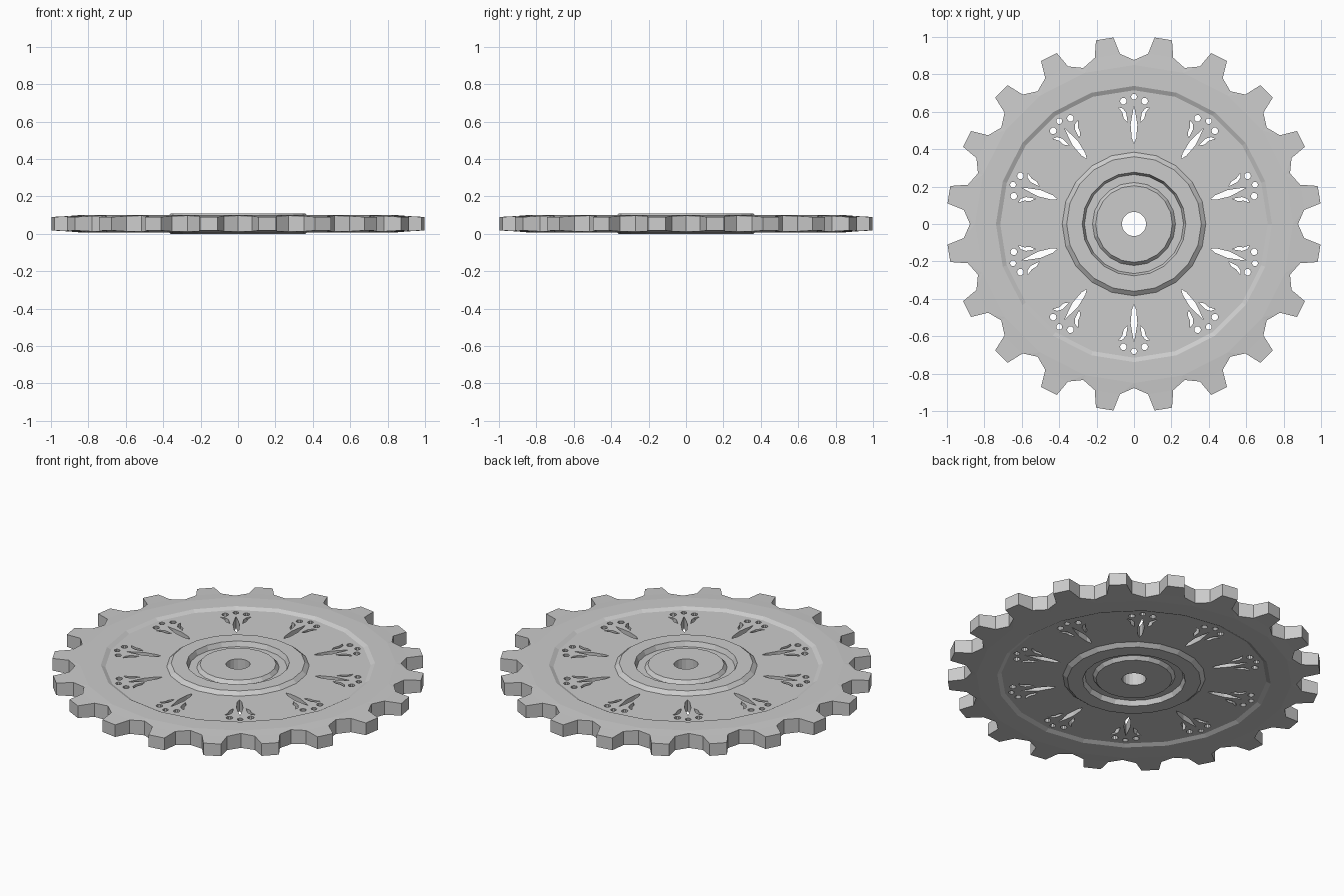
import bpy, bmesh
from math import sin, cos, pi

if "Cube" in bpy.data.objects:
    bpy.data.objects.remove(bpy.data.objects["Cube"])

N = 20          # teeth and sides of every ring
MID = 0.054     # mid-plane height of the gear
STEP = 2 * pi / N


def polar(r, a, z):
    # angle measured clockwise from +y
    return (r * sin(a), r * cos(a), z)


def finish(bm, name):
    bmesh.ops.recalc_face_normals(bm, faces=bm.faces)
    mesh = bpy.data.meshes.new(name)
    bm.to_mesh(mesh)
    bm.free()
    ob = bpy.data.objects.new(name, mesh)
    bpy.context.collection.objects.link(ob)
    return ob


# Half-section (radius, half thickness): bore, boss, groove, hub ring, web, rim
profile = [(0.065, 0.046), (0.205, 0.046), (0.222, 0.026), (0.265, 0.026),
           (0.277, 0.054), (0.36, 0.054), (0.384, 0.034), (0.715, 0.034),
           (0.738, 0.046), (0.85, 0.046)]
# Tooth sector outline (radius, angle in steps, half thickness)
tooth = [(0.877, 0.0, 0.043), (0.913, 0.262, 0.041), (1.003, 0.35, 0.036),
         (1.003, 0.65, 0.036), (0.913, 0.738, 0.041)]

bm = bmesh.new()
bores, outlines = [], []
for side in (1, -1):
    # stepped disc face
    rings = [[bm.verts.new(polar(r, i * STEP, MID + side * h)) for i in range(N)]
             for r, h in profile]
    for a, b in zip(rings, rings[1:]):
        for i in range(N):
            j = (i + 1) % N
            bm.faces.new((a[i], a[j], b[j], b[i]))
    # tapered teeth
    secs = [[bm.verts.new(polar(r, (i + t) * STEP, MID + side * h)) for r, t, h in tooth]
            for i in range(N)]
    rim = rings[-1]
    for i in range(N):
        j = (i + 1) % N
        v, a, b, c, d = secs[i]
        bm.faces.new((rim[i], v, a))
        bm.faces.new((rim[i], a, d, rim[j]))
        bm.faces.new((rim[j], d, secs[j][0]))
        bm.faces.new((a, b, c, d))
    bores.append(rings[0])
    outlines.append([v for s in secs for v in s])
# walls of the bore and around the teeth
for top, bot in (bores, outlines):
    for i in range(len(top)):
        j = (i + 1) % len(top)
        bm.faces.new((top[i], top[j], bot[j], bot[i]))
gear = finish(bm, "gear_wheel")


# Ornamental cut-outs, drawn for the +y direction and repeated ten times
def dot(x, y, r, n=10):
    return [(x + r * cos(2 * pi * k / n), y + r * sin(2 * pi * k / n)) for k in range(n)]


spear = [(0, 0.43), (0.016, 0.445), (0.019, 0.51), (0.009, 0.58), (0, 0.632),
         (-0.009, 0.58), (-0.019, 0.51), (-0.016, 0.445)]
spear = [(0, 0.43), (0.012, 0.46), (0.018, 0.53), (0.01, 0.58), (0, 0.632),
         (-0.01, 0.58), (-0.018, 0.53), (-0.012, 0.46)]
leaf = [(0.034, 0.543), (0.055, 0.565), (0.062, 0.595), (0.098, 0.622),
        (0.06, 0.618), (0.042, 0.595)]
leaf[3] = (0.083, 0.624)
shapes = [spear, leaf, [(-x, y) for x, y in leaf],
          dot(0, 0.68, 0.016), dot(0.057, 0.657, 0.018), dot(-0.057, 0.657, 0.018)]

bm = bmesh.new()
for k in range(10):
    c, s = cos(k * pi / 5), sin(k * pi / 5)
    for shape in shapes:
        low, high = [[bm.verts.new((x * c - y * s, x * s + y * c, z)) for x, y in shape]
                     for z in (-0.1, 0.2)]
        bm.faces.new(low)
        bm.faces.new(high)
        for i in range(len(shape)):
            j = (i + 1) % len(shape)
            bm.faces.new((low[i], low[j], high[j], high[i]))
cutter = finish(bm, "ornament_cutter")
cutter.hide_render = True

mod = gear.modifiers.new("ornament_holes", 'BOOLEAN')
mod.operation = 'DIFFERENCE'
mod.solver = 'EXACT'
mod.object = cutter
bpy.context.view_layer.objects.active = gear
gear.select_set(True)
bpy.ops.object.modifier_apply(modifier=mod.name)
bpy.data.objects.remove(cutter)
